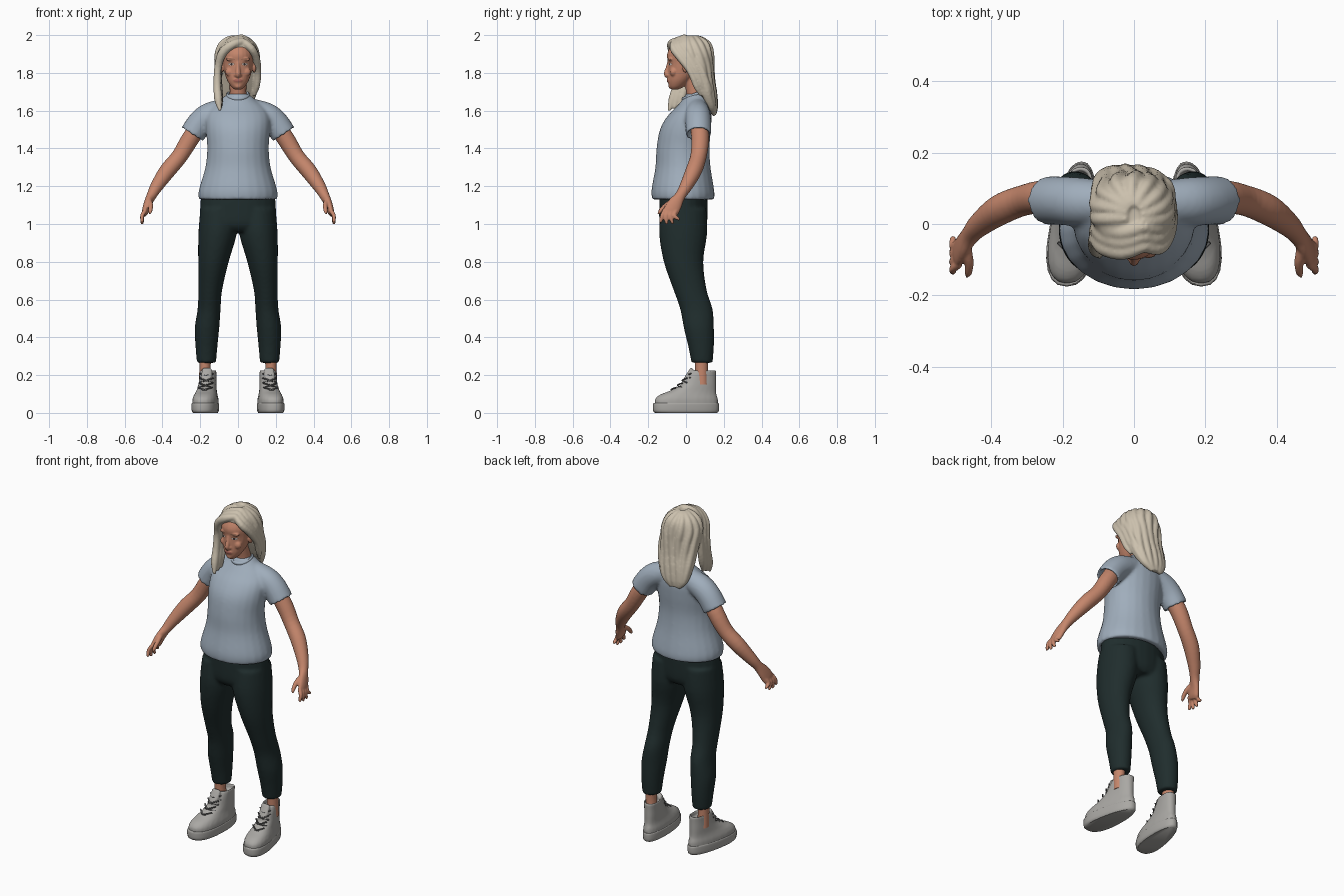
import bpy, bmesh, math
from mathutils import Vector, Matrix

cube = bpy.data.objects.get("Cube")
if cube:
    bpy.data.objects.remove(cube, do_unlink=True)


def material(name, r, g, b):
    m = bpy.data.materials.new(name)
    m.use_nodes = True
    m.diffuse_color = (r, g, b, 1)
    m.node_tree.nodes["Principled BSDF"].inputs["Base Color"].default_value = (r, g, b, 1)
    return m


SKIN = material("skin", .56, .24, .15)
HAIR = material("blonde hair", .60, .53, .42)
SHIRT = material("blue grey cotton", .35, .42, .50)
PANTS = material("dark green cloth", .014, .026, .026)
SHOE = material("grey canvas", .40, .39, .37)
LACE = material("dark lace", .12, .12, .12)
WHITE = material("eye white", .6, .52, .48)
IRIS = material("dark iris", .04, .03, .03)
BROW = material("brow brown", .28, .13, .08)
LIPS = material("lip red", .42, .14, .11)
X, Y, Z = Vector((1, 0, 0)), Vector((0, 1, 0)), Vector((0, 0, 1))


def spline(pts, steps=4):
    """Smoothly resample points (position plus two radii)."""
    pts = [Vector(p if len(p) == 5 else (*p, p[3])) for p in pts]
    out = []
    for i in range(len(pts) - 1):
        a, b, c, d = pts[max(i - 1, 0)], pts[i], pts[i + 1], pts[min(i + 2, len(pts) - 1)]
        for k in range(steps):
            t = k / steps
            out.append(b + (c - a) * t / 2 + (2 * a - 5 * b + 4 * c - d) * t * t / 2
                       + (3 * b - a - 3 * c + d) * t ** 3 / 2)
    return out + [pts[-1]]


def tube(bm, pts, flat=False, hollow=0, s=1, power=1, ref=X, sides=24):
    """Loft ellipses along a path; hollow sinks the last end like a cuff."""
    rows = spline(pts)
    ctr = [Vector(r[:3]) for r in rows]
    rings = []

    def ring(c, t, ru, rv):
        u = (ref - ref.dot(t) * t).normalized()
        v = t.cross(u)
        verts = []
        for k in range(sides):
            a = math.tau * k / sides
            cu, cv = (math.copysign(abs(f) ** power, f) for f in (math.cos(a), math.sin(a)))
            p = c + u * cu * max(ru, .002) + v * cv * max(rv, .002)
            verts.append(bm.verts.new((p.x * s, p.y, p.z)))
        rings.append(verts)

    for i, r in enumerate(rows):
        t = (ctr[min(i + 1, len(ctr) - 1)] - ctr[max(i - 1, 0)]).normalized()
        if flat:
            t = Z * math.copysign(1, t.z)
        ring(ctr[i], t, r[3], r[4])
    if hollow:
        ring(ctr[-1], t, r[3] * .81, r[4] * .81)
        ring(ctr[-1] - t * hollow, t, r[3] * .78, r[4] * .78)
    for a, b in zip(rings, rings[1:]):
        for k in range(sides):
            n = (k + 1) % sides
            bm.faces.new((a[k], a[n], b[n], b[k]))
    bm.faces.new(rings[0])
    bm.faces.new(rings[-1])


def ball(bm, loc, size):
    bmesh.ops.create_uvsphere(bm, u_segments=20, v_segments=12, radius=1,
                              matrix=Matrix.Translation(loc) @ Matrix.Diagonal((*size, 1)))


def finish(bm, name, mat, mirror=False, voxel=0, smooth=4):
    bmesh.ops.recalc_face_normals(bm, faces=bm.faces)
    me = bpy.data.meshes.new(name)
    bm.to_mesh(me)
    bm.free()
    me.materials.append(mat)
    ob = bpy.data.objects.new(name, me)
    bpy.context.collection.objects.link(ob)
    bpy.context.view_layer.objects.active = ob
    ob.select_set(True)
    bpy.ops.object.shade_smooth_by_angle(angle=math.radians(45))
    ob.select_set(False)
    if mirror:
        ob.modifiers.new("mirror", 'MIRROR')
    if voxel:
        m = ob.modifiers.new("blend", 'REMESH')
        m.mode, m.voxel_size, m.use_smooth_shade = 'VOXEL', voxel, True
        m = ob.modifiers.new("soften", 'SMOOTH')
        m.factor, m.iterations = .5, smooth
    return ob


# Shirt: torso and two short sleeves
bm = bmesh.new()
tube(bm, [(0, .05, 1.69, .055, .05), (0, .05, 1.66, .09, .068), (0, .038, 1.62, .14, .09),
          (0, .018, 1.57, .168, .117), (0, -.003, 1.5, .17, .135), (0, -.016, 1.4, .163, .14),
          (0, -.016, 1.3, .173, .146), (0, -.017, 1.2, .202, .163), (0, -.016, 1.16, .21, .167),
          (0, -.015, 1.13, .207, .164)], flat=True, hollow=.03)
for s in (1, -1):
    tube(bm, [(.07, .06, 1.605, .06), (.15, .062, 1.575, .068), (.2, .065, 1.535, .068),
              (.242, .066, 1.474, .068)], hollow=.03, s=s)
finish(bm, "shirt", SHIRT, voxel=.009, smooth=4)

# Collar band
bm = bmesh.new()
loop = [math.tau * k / 32 for k in range(32)]
rows = [[bm.verts.new(((.056 + .007 * math.cos(b)) * math.cos(a),
                       .04 + (.056 + .007 * math.cos(b)) * math.sin(a),
                       1.682 + .02 * math.sin(a) + .01 * math.sin(b))) for b in loop[::4]] for a in loop]
for i, row in enumerate(rows):
    nxt = rows[(i + 1) % 32]
    for j in range(8):
        bm.faces.new((row[j], nxt[j], nxt[(j + 1) % 8], row[(j + 1) % 8]))
finish(bm, "collar", SHIRT)

# Trousers: hips and two legs
bm = bmesh.new()
tube(bm, [(0, -.014, 1.17, .195, .125), (0, -.014, 1.1, .2, .128), (0, -.014, 1.0, .2, .125),
          (0, -.01, .96, .16, .1)], flat=True)
for s in (1, -1):
    tube(bm, [(.1, -.012, 1.08, .1, .12), (.108, -.015, .95, .102, .127), (.13, -.013, .8, .081, .105),
              (.147, .022, .65, .063, .088), (.153, .055, .55, .061, .086), (.164, .068, .45, .065, .08),
              (.167, .08, .35, .058, .068), (.167, .085, .265, .051, .056)], flat=True, s=s)
finish(bm, "trousers", PANTS, voxel=.01, smooth=4)

# Arms with hands
bm = bmesh.new()
tube(bm, [(.17, .065, 1.57, .045), (.25, .075, 1.455, .047), (.31, .066, 1.358, .043),
          (.375, .04, 1.28, .043), (.43, .0, 1.2, .034), (.458, -.03, 1.15, .026, .028),
          (.477, -.056, 1.11, .021, .038), (.49, -.078, 1.07, .018, .042), (.496, -.085, 1.05, .012, .036)])
for i, drop in enumerate((1.008, 1.0, 1.002, 1.02)):
    y = -.112 + .021 * i
    tube(bm, [(.489, y, 1.075, .012), (.507, y - .014, 1.045, .011),
              (.507, y - .022 + .01 * i, drop + .006, .009), (.505, y - .023 + .01 * i, drop, .004)], sides=12)
tube(bm, [(.472, -.06, 1.125, .016), (.462, -.105, 1.1, .013), (.464, -.135, 1.07, .011),
          (.468, -.147, 1.052, .005)], sides=12)
finish(bm, "arms", SKIN, mirror=True, voxel=.005, smooth=3)

# Ankles
bm = bmesh.new()
tube(bm, [(.172, .085, .15, .034), (.175, .082, .24, .03, .034), (.172, .082, .32, .034, .038)], flat=True)
finish(bm, "ankles", SKIN, mirror=True)


# High top shoes, shaped straight then widened and turned out at the toe
def shoe_part(bm, name, mat, voxel=0):
    for v in bm.verts:
        v.co.x = .168 + v.co.x * (1 - 1.2 * v.co.y) - .12 * v.co.y
    finish(bm, name, mat, mirror=True, voxel=voxel, smooth=2)


bm = bmesh.new()
tube(bm, [(0, .002, .03, .064, .166), (0, .002, .07, .064, .167), (0, .012, .096, .058, .15),
          (0, .037, .117, .053, .123), (0, .068, .15, .05, .092), (0, .083, .19, .048, .077),
          (0, .097, .225, .048, .064)], flat=True, hollow=.03, power=.85)
tube(bm, [(0, -.01, .16, .025, .012), (0, .012, .2, .03, .011), (0, .032, .237, .028, .008)])
shoe_part(bm, "shoe_uppers", SHOE, voxel=.007)
bm = bmesh.new()
tube(bm, [(0, 0, 0, .06, .164), (0, 0, .012, .066, .174), (0, 0, .045, .067, .175),
          (0, 0, .053, .064, .171)], flat=True, power=.85)
shoe_part(bm, "soles", SHOE)
bm = bmesh.new()
for y, z in ((-.078, .123), (-.045, .146), (-.02, .172), (.0, .196)):
    for d in (.012, -.012):
        tube(bm, [(-.036, y + .026, z - d, .004), (0, y, z, .004), (.036, y + .026, z + d, .004)],
             ref=Y, sides=8)
shoe_part(bm, "laces", LACE)

# Head, neck, nose and ears
bm = bmesh.new()
tube(bm, [(0, -.06, 1.712, .018, .018), (0, -.05, 1.728, .037, .04), (0, -.034, 1.76, .057, .062),
          (0, -.014, 1.8, .071, .082), (0, .0, 1.85, .081, .095), (0, .003, 1.9, .085, .103),
          (0, .012, 1.95, .068, .085), (0, .015, 1.98, .035, .045)], flat=True)
tube(bm, [(0, .06, 1.62, .05), (0, .045, 1.7, .044), (0, .03, 1.79, .047)])
tube(bm, [(0, -.088, 1.86, .01), (0, -.097, 1.825, .011), (0, -.104, 1.795, .014), (0, -.096, 1.778, .01)])
ball(bm, (0, -.089, 1.761), (.026, .012, .014))
ball(bm, (0, -.078, 1.73), (.02, .016, .014))
for s in (1, -1):
    ball(bm, (s * .012, -.093, 1.788), (.01, .011, .009))
    ball(bm, (s * .036, -.083, 1.872), (.028, .012, .01))
    ball(bm, (s * .042, -.066, 1.805), (.026, .02, .025))
    ball(bm, (s * .086, -.002, 1.83), (.01, .018, .03))
head = finish(bm, "head", SKIN, voxel=.0045, smooth=4)


# Face details: thin discs laid onto the head
def patch(name, x, z, w, h, mat, lift, tilt=0):
    bm = bmesh.new()
    bmesh.ops.create_grid(bm, x_segments=10, y_segments=6, size=1)
    for v in bm.verts:
        a, b = v.co.x, v.co.y
        dx, dz = w * a * math.sqrt(1 - b * b / 2), h * b * math.sqrt(1 - a * a / 2)
        v.co = (x + dx, -.2, z + dz + tilt * dx)
    ob = finish(bm, name, mat)
    m = ob.modifiers.new("lay on", 'SHRINKWRAP')
    m.target, m.wrap_method, m.wrap_mode = head, 'PROJECT', 'ABOVE_SURFACE'
    m.use_project_y, m.use_positive_direction, m.use_negative_direction = True, True, True
    m.offset = lift


for s, side in ((1, "left"), (-1, "right")):
    patch(side + "_lash_line", s * .035, 1.847, .018, .0085, BROW, .001)
    patch(side + "_eye", s * .035, 1.846, .015, .006, WHITE, .002)
    patch(side + "_iris", s * .034, 1.846, .006, .006, IRIS, .003)
    patch(side + "_brow", s * .037, 1.874, .021, .0035, BROW, .0015, s * .1)
patch("lips", 0, 1.76, .023, .008, LIPS, .001)

# Hair: crown and back mass, overlaid with wavy locks
bm = bmesh.new()
mass = [(0, .02, 1.99, .03, .04), (-.003, .02, 1.98, .058, .068), (-.005, .022, 1.95, .093, .105),
        (-.005, .035, 1.9, .112, .104), (-.005, .06, 1.84, .111, .08), (-.005, .085, 1.76, .11, .06),
        (-.01, .11, 1.69, .104, .048), (-.02, .135, 1.62, .08, .03), (-.03, .148, 1.58, .038, .013)]
tube(bm, mass, flat=True)
for i in range(9):
    path = []
    for k, (cx, cy, z, rx, ry) in enumerate(mass):
        a = math.radians(-100 + 25 * i) + .1 * math.sin(k * 1.1 + i)
        r = .008 + .014 * math.sin(math.pi * (k + .5) / len(mass))
        path.append((cx + (rx - .012) * math.sin(a), cy + (ry - .01) * math.cos(a), z, r))
    tube(bm, path, sides=12)

# Hair: front locks swept from the parting
fringe_right = [(.03, -.06, 1.968, .018), (-.03, -.078, 1.95, .023), (-.082, -.066, 1.905, .024),
                (-.106, -.045, 1.83, .02), (-.11, -.05, 1.74, .02), (-.105, -.072, 1.66, .021),
                (-.095, -.09, 1.6, .008)]
fringe_left = [(.025, -.06, 1.968, .018), (.07, -.066, 1.93, .021), (.096, -.03, 1.88, .02),
               (.106, .022, 1.81, .018), (.1, .055, 1.73, .016), (.085, .08, 1.68, .008)]
for path in (fringe_right, fringe_left):
    for j in range(3):
        tube(bm, [(x * (1 - .03 * j), y + .027 * j, z + .01 * j, r) for x, y, z, r in path], sides=12)
finish(bm, "hair", HAIR, voxel=.006, smooth=3)
